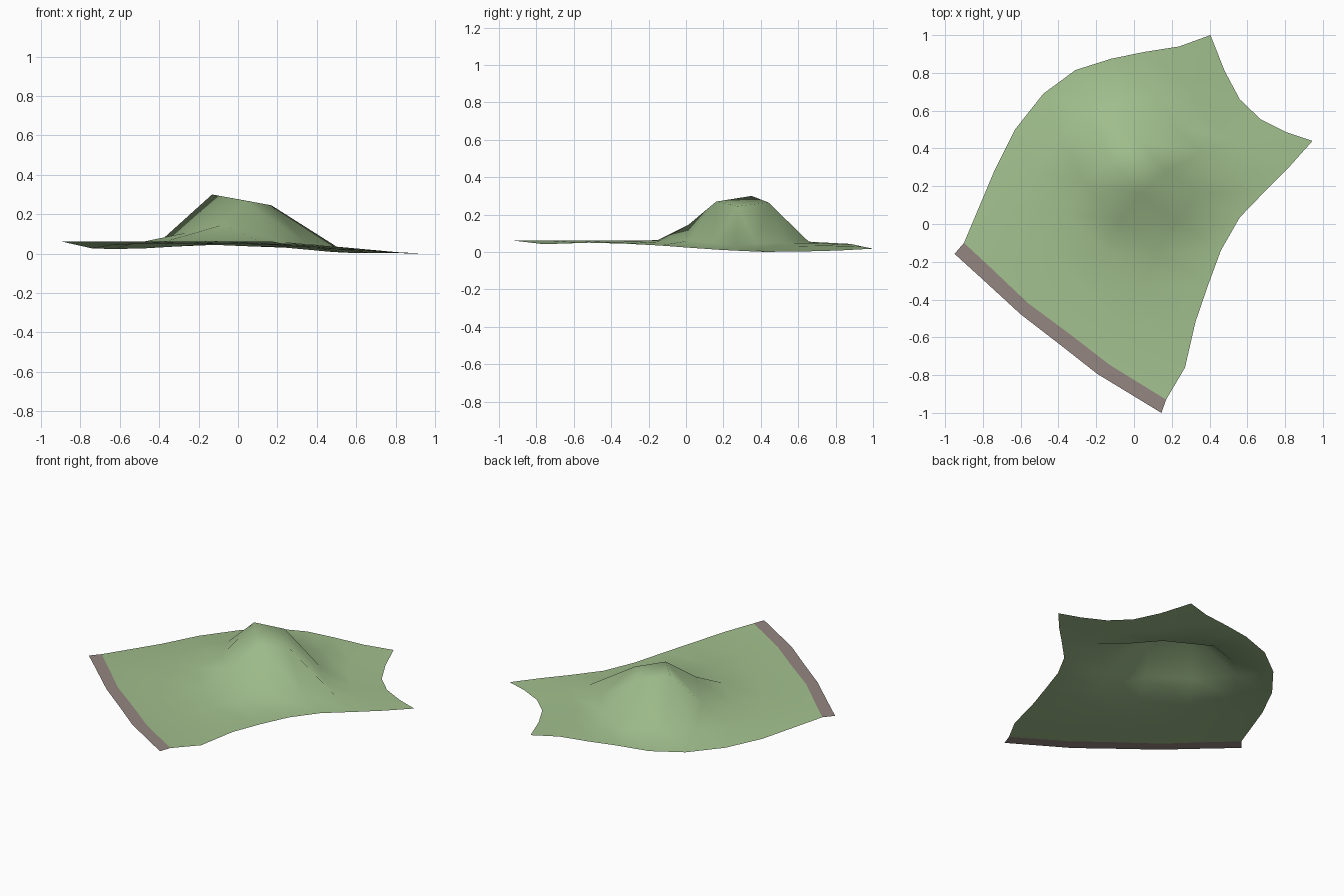
import bpy, bmesh
from mathutils import Vector as V

if "Cube" in bpy.data.objects:
    bpy.data.objects.remove(bpy.data.objects["Cube"])


def material(name, rgb):
    m = bpy.data.materials.new(name)
    m.diffuse_color = (*rgb, 1)
    m.use_nodes = True
    m.node_tree.nodes["Principled BSDF"].inputs["Base Color"].default_value = m.diffuse_color
    return m


def sheet(name, rows, mat):
    """Smooth-shaded grid surface from equal rows of points."""
    bm = bmesh.new()
    vs = [[bm.verts.new(p) for p in r] for r in rows]
    for a, b in zip(vs, vs[1:]):
        for i in range(len(a) - 1):
            bm.faces.new((a[i], a[i + 1], b[i + 1], b[i])).smooth = True
    me = bpy.data.meshes.new(name)
    bm.to_mesh(me)
    bm.free()
    me.materials.append(mat)
    ob = bpy.data.objects.new(name, me)
    bpy.context.collection.objects.link(ob)
    return ob


grass = material("grass green", (0.36, 0.525, 0.27))
stone = material("grey brown", (0.30, 0.24, 0.22))

# Boundary curves of the ground patch
left = [V(p) for p in [(-.9, -.1, .062), (-.74, .28, .026), (-.63, .5, .023),
        (-.48, .69, .026), (-.31, .815, .036), (-.12, .875, .044),
        (.05, .91, .037), (.24, .94, .03), (.405, 1, .018)]]
right = [V(p) for p in [(.17, -.93, .062), (.27, -.76, .042), (.325, -.52, .05),
         (.39, -.33, .045), (.46, -.14, .035), (.56, .035, .022),
         (.7, .18, .012), (.82, .3, .006), (.945, .44, 0)]]
near = [left[0]] + [V((x, y, .062)) for x, y in
        [(-.76, -.23), (-.56, -.42), (-.33, -.59), (-.13, -.745)]] + [right[0]]
far = [left[8]] + [V(p) for p in [(.48, .81, .008), (.56, .66, .004),
       (.67, .555, .003), (.81, .485, .002)]] + [right[8]]

# Heights of the inner points: a flat field with one mound
heights = [(.045, .05, .05, .05), (.05, .065, .065, .055),
           (.065, .105, .145, .055), (.065, .30, .27, .06),
           (.055, .265, .245, .05), (.048, .05, .045, .035),
           (.035, .03, .022, .015)]

# Ground: Coons patch between the four edges
rows = []
for j in range(9):
    v = j / 8
    row = []
    for i in range(6):
        u = i / 5
        p = (left[j].lerp(right[j], u) + near[i].lerp(far[i], v)
             - left[0].lerp(right[0], u).lerp(left[8].lerp(right[8], u), v))
        if 0 < i < 5 and 0 < j < 8:
            w = 1 if 2 < j < 6 and 1 < i < 4 else .5
            p += V((-.055, -.03, 0)) * w
            p.z = heights[j - 1][i - 1]
        row.append(p)
    rows.append(row)
sheet("grass_ground", rows, grass)

# Level border strip along the near edge
outer = [V((x, y, .062)) for x, y in [(-.95, -.158), (-.81, -.285), (-.6, -.478),
         (-.39, -.64), (-.195, -.793), (.145, -1)]]
sheet("edge_strip", [outer, near], stone)
